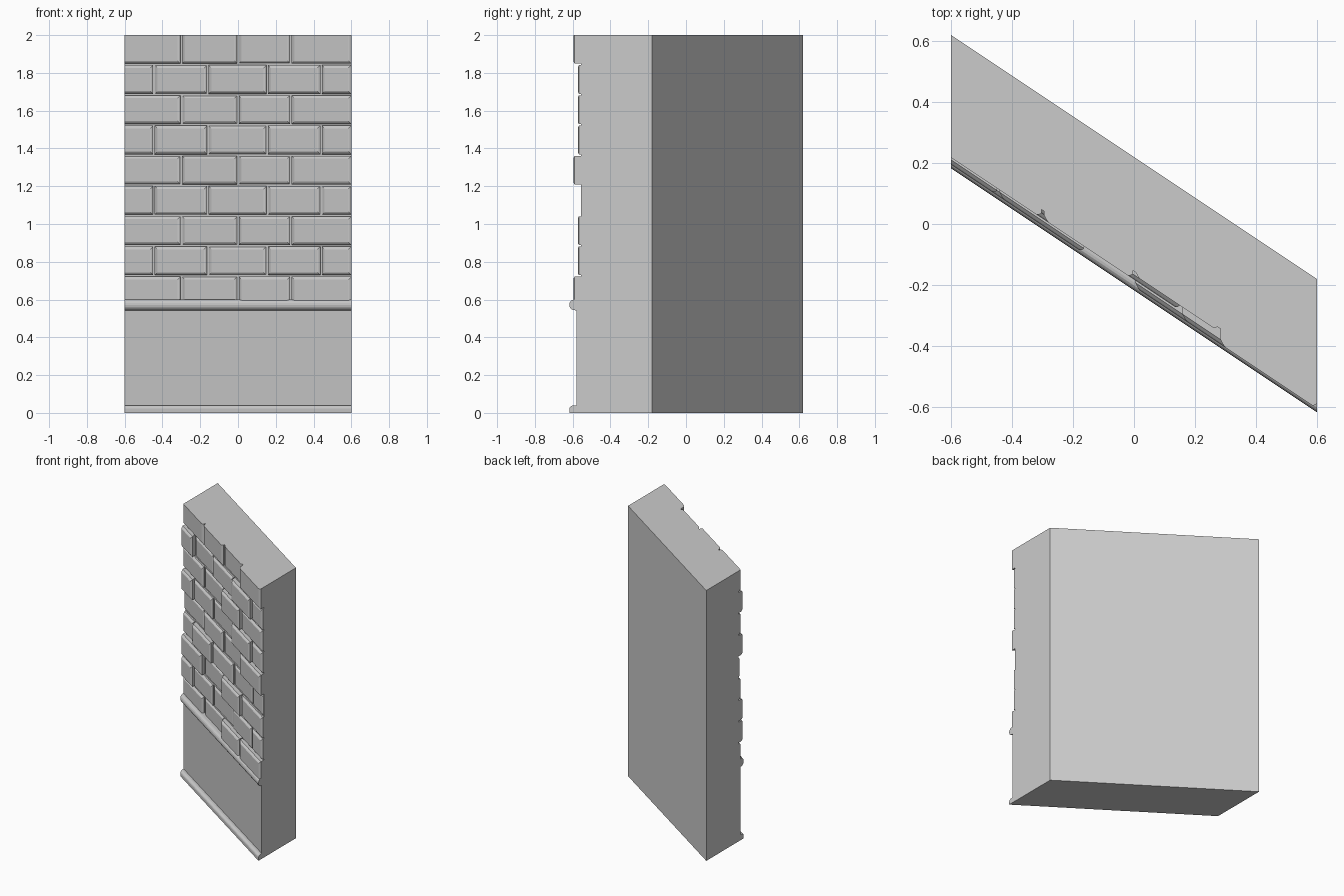
import bpy
import bmesh
import math

cube = bpy.data.objects.get("Cube")
if cube:
    bpy.data.objects.remove(cube, do_unlink=True)

HALF = 0.6           # half width of the wall
SHEAR = -2 / 3       # the wall runs diagonally
BACK, CORE, PANEL, LIP = 0.22, -0.155, -0.18, -0.218

stone = bpy.data.materials.new("grey stone")
stone.use_nodes = True
grey = (0.6, 0.6, 0.6, 1)
stone.diffuse_color = grey
stone.node_tree.nodes["Principled BSDF"].inputs["Base Color"].default_value = grey


def place(x, d, z):
    """Point on the diagonal wall: d is the depth measured from its middle."""
    return (x, d + SHEAR * x, z)


def loft(bm, rings):
    """Closed solid through rings of equal point count."""
    loops = [[bm.verts.new(place(*p)) for p in ring] for ring in rings]
    n = len(loops[0])
    for a, b in zip(loops, loops[1:]):
        for i in range(n):
            j = (i + 1) % n
            bm.faces.new((a[i], a[j], b[j], b[i]))
    bm.faces.new(loops[0])
    bm.faces.new(loops[-1])


def finish(name, bm):
    bmesh.ops.recalc_face_normals(bm, faces=bm.faces)
    mesh = bpy.data.meshes.new(name)
    bm.to_mesh(mesh)
    bm.free()
    mesh.materials.append(stone)
    obj = bpy.data.objects.new(name, mesh)
    bpy.context.collection.objects.link(obj)
    return obj


def extrude_profile(name, profile):
    bm = bmesh.new()
    loft(bm, [[(x, d, z) for d, z in profile] for x in (-HALF, HALF)])
    return finish(name, bm)


def arc(d, z, rd, rz, start, end, steps=6):
    """Rounded edge bulging towards the front."""
    angles = [math.radians(start + (end - start) * i / steps) for i in range(steps + 1)]
    return [(d - rd * math.cos(a), z + rz * math.sin(a)) for a in angles]


# Wall body with plinth panel, foot moulding and rounded rail
body = [(BACK, 0), (LIP, 0)]
body += arc(PANEL - 0.012, 0.02, 0.026, 0.02, 0, 90)
body += [(PANEL, 0.04), (PANEL, 0.542)]
body += arc(PANEL - 0.012, 0.572, 0.026, 0.028, -90, 90, 8)
body += [(CORE, 0.6), (CORE, 2), (BACK, 2)]
extrude_profile("wall_body", body)

# Bricks: joints of alternating courses, and how far each brick stands out
JOINTS = [(-HALF, -0.3, 0, 0.28, HALF), (-HALF, -0.445, -0.16, 0.155, 0.44, HALF)]
LEVEL = {"l": 0.167, "m": 0.182, "h": 0.205}
COURSES = ["mlhh", "hmlmm", "hlhm", "mhmll", "lmlh",
           "hmlhm", "mlhm", "hlmhm", "mmlh"]
GAP, BEVEL = 0.004, 0.015


def brick(bm, x0, x1, z0, z1, depth, insets):
    left, right, low, high = insets

    def ring(d, k):
        xa, xb, za, zb = x0 + left * k, x1 - right * k, z0 + low * k, z1 - high * k
        return [(xa, d, za), (xb, d, za), (xb, d, zb), (xa, d, zb)]
    loft(bm, [ring(CORE + 0.02, 0), ring(-depth + BEVEL, 0),
              ring(-depth + 0.004, 0.6), ring(-depth, 1)])


for row, levels in enumerate(COURSES):
    bm = bmesh.new()
    joints = JOINTS[row % 2]
    z0 = 0.565 + 0.16 * row
    last = row == len(COURSES) - 1
    z1 = 2 if last else z0 + 0.16 - GAP
    for i, level in enumerate(levels):
        x0, x1 = joints[i], joints[i + 1]
        x0 += GAP if i else 0
        x1 -= GAP if x1 < HALF else 0
        insets = (BEVEL if i else 0, BEVEL, BEVEL, 0 if last else BEVEL)
        brick(bm, x0, x1, z0 + GAP, z1, LEVEL[level], insets)
    finish(f"brick_course_{row + 1}", bm)
